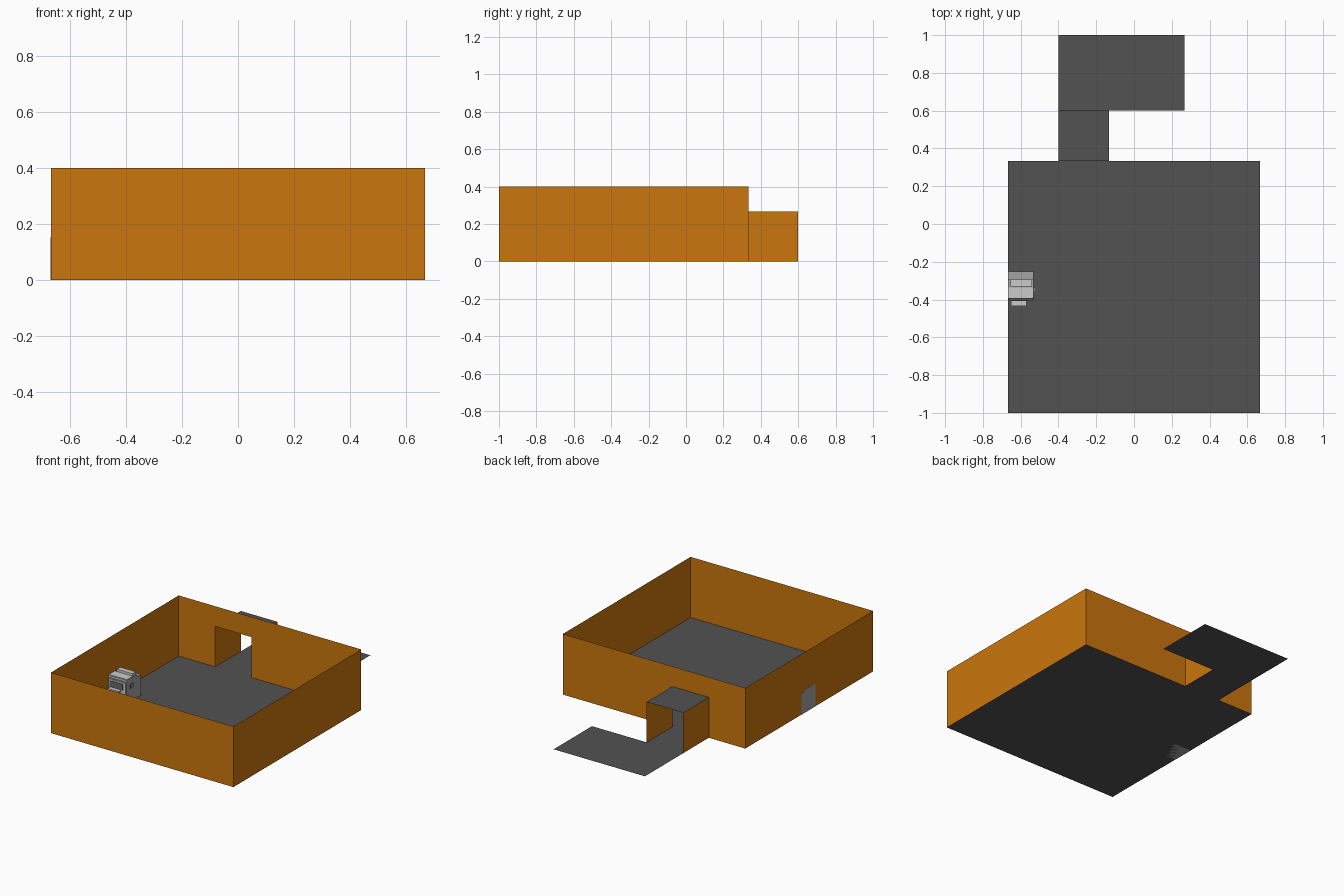
import bpy, bmesh

if "Cube" in bpy.data.objects:
    bpy.data.objects.remove(bpy.data.objects["Cube"])

def material(name, rgb):
    m = bpy.data.materials.new(name)
    m.diffuse_color = (*rgb, 1)
    m.use_nodes = True
    m.node_tree.nodes["Principled BSDF"].inputs["Base Color"].default_value = m.diffuse_color
    return m

ORANGE = material("orange wall", (0.60, 0.18, 0.004))
DARK = material("dark floor", (0.085, 0.085, 0.085))
GREY = material("machine grey", (0.37, 0.37, 0.37))
LIGHT = material("machine light grey", (0.60, 0.60, 0.60))
SLOT = material("machine slot", (0.14, 0.14, 0.14))

def mesh_object(name, bm, mat):
    bmesh.ops.recalc_face_normals(bm, faces=bm.faces)
    me = bpy.data.meshes.new(name)
    bm.to_mesh(me)
    bm.free()
    me.materials.append(mat)
    ob = bpy.data.objects.new(name, me)
    bpy.context.collection.objects.link(ob)
    return ob

def sheet(name, pts, mat):
    """Single flat polygon."""
    bm = bmesh.new()
    bm.faces.new([bm.verts.new(p) for p in pts])
    return mesh_object(name, bm, mat)

def floor(name, x0, x1, y0, y1, z=0):
    return sheet(name, [(x0, y0, z), (x1, y0, z), (x1, y1, z), (x0, y1, z)], DARK)

def wall(name, a, b, h):
    return sheet(name, [(*a, 0), (*b, 0), (*b, h), (*a, h)], ORANGE)

def prism(name, x0, x1, profile, mat):
    """Closed (y, z) outline extruded along x."""
    bm = bmesh.new()
    f = bm.faces.new([bm.verts.new((x0, y, z)) for y, z in profile])
    r = bmesh.ops.extrude_face_region(bm, geom=[f])
    for v in r["geom"]:
        if isinstance(v, bmesh.types.BMVert):
            v.co.x = x1
    return mesh_object(name, bm, mat)

def box(name, x0, x1, y0, y1, z0, z1, mat):
    return prism(name, x0, x1, [(y0, z0), (y1, z0), (y1, z1), (y0, z1)], mat)

S = 2 / 3           # half room width
B = 1 / 3           # back wall position
H, D = 0.4, 0.267   # wall and doorway heights
L, R = -0.4, -0.133 # doorway sides

# Room
floor("room_floor", -S, S, -1, B)
wall("front_wall", (-S, -1), (S, -1), H)
wall("left_wall", (-S, -1), (-S, B), H)
wall("right_wall", (S, -1), (S, B), H)
sheet("back_wall", [(-S, B, 0), (L, B, 0), (L, B, D), (R, B, D),
                    (R, B, 0), (S, B, 0), (S, B, H), (-S, B, H)], ORANGE)

# Passage and outer floor
floor("passage_floor", L, R, B, 0.6)
floor("passage_roof", L, R, B, 0.6, D)
for side, x in (("left", L), ("right", R)):
    wall(f"passage_{side}_wall", (x, B), (x, 0.6), D)
floor("outer_floor", L, 0.267, 0.6, 1)

# Small machine against the left wall
x0, x1 = -0.668, -0.533
prism("machine_body", x0, x1,
      [(-0.4, 0), (-0.252, 0), (-0.252, 0.138), (-0.295, 0.138),
       (-0.295, 0.153), (-0.39, 0.153), (-0.4, 0.143)], GREY)
box("machine_lid", -0.666, -0.535, -0.395, -0.335, 0.15, 0.157, LIGHT)
box("machine_top_block", -0.655, -0.54, -0.33, -0.295, 0.15, 0.17, LIGHT)
box("machine_front_panel", -0.66, -0.54, -0.405, -0.4, 0.03, 0.135, LIGHT)
box("machine_front_slot", -0.652, -0.558, -0.408, -0.404, 0.085, 0.125, SLOT)
box("machine_tray", -0.65, -0.57, -0.433, -0.4, 0.072, 0.084, LIGHT)
box("machine_side_slot", x1, -0.529, -0.365, -0.33, 0.085, 0.115, SLOT)
box("machine_side_handle", x1, -0.525, -0.36, -0.335, 0.1, 0.11, LIGHT)
